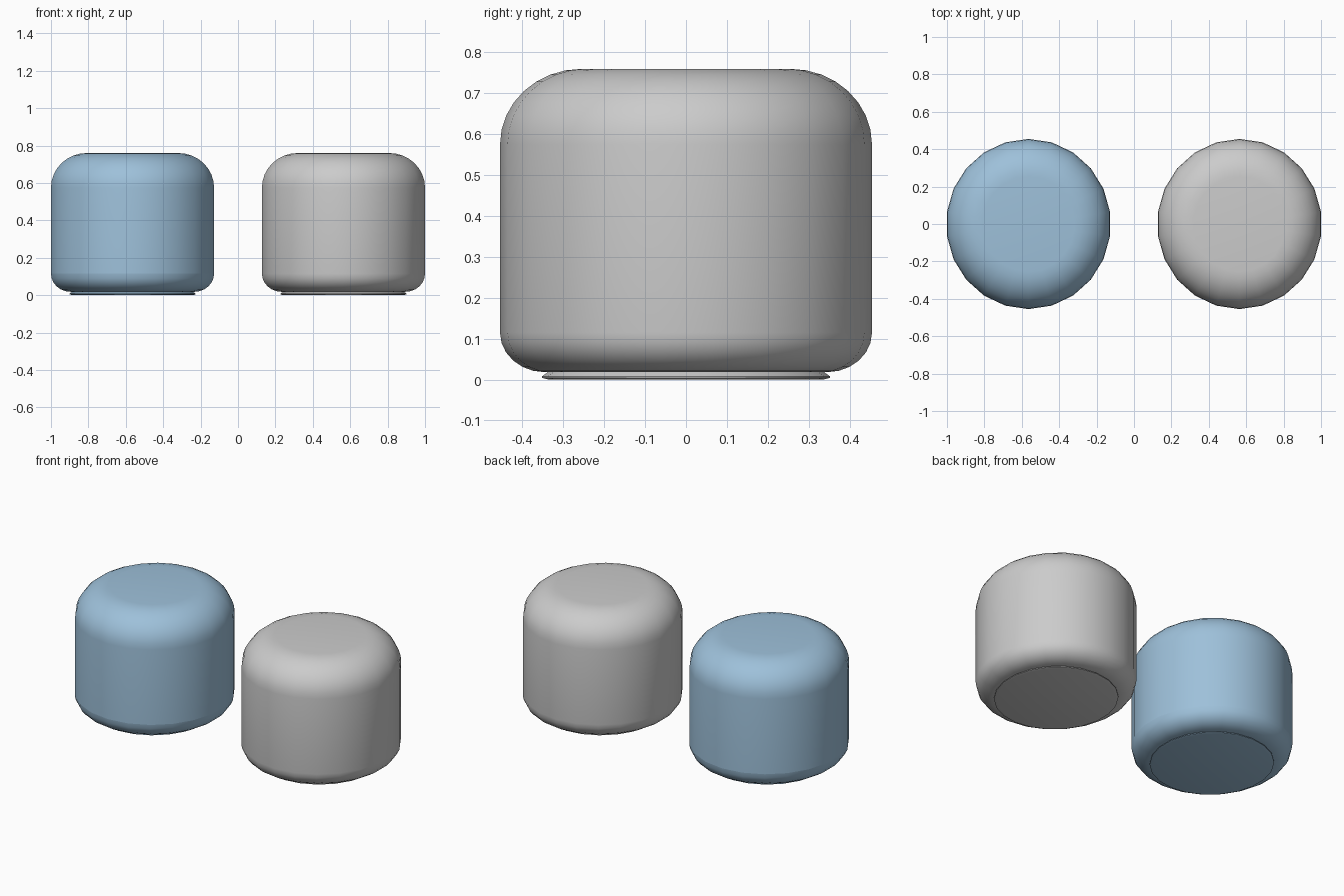
import bpy, bmesh, math

if "Cube" in bpy.data.objects:
    bpy.data.objects.remove(bpy.data.objects["Cube"])

SIDES = 22
RX, RY = 0.4405, 0.455   # slightly oval plan


def arc(cr, cz, ar, az, a0, a1, n):
    """Points (radius, height) along an elliptical corner."""
    pts = []
    for i in range(n + 1):
        a = math.radians(a0 + (a1 - a0) * i / n)
        pts.append((cr + ar * math.cos(a), cz + az * math.sin(a)))
    return pts


def lathe(name, profile, x, mat=None, cap_start=False, cap_end=False):
    """Revolve a profile around an oval and optionally cap its ends."""
    bm = bmesh.new()
    rings = []
    for r, z in profile:
        rings.append([bm.verts.new((r * RX / RY * math.cos(a), r * math.sin(a), z))
                      for a in (math.pi / 2 + 2 * math.pi * k / SIDES for k in range(SIDES))])
    for lo, hi in zip(rings, rings[1:]):
        for k in range(SIDES):
            j = (k + 1) % SIDES
            bm.faces.new((lo[k], lo[j], hi[j], hi[k]))
    if cap_start:
        bm.faces.new(rings[0][::-1])
    if cap_end:
        bm.faces.new(rings[-1])
    mesh = bpy.data.meshes.new(name)
    bm.to_mesh(mesh)
    bm.free()
    obj = bpy.data.objects.new(name, mesh)
    obj.location.x = x
    bpy.context.collection.objects.link(obj)
    if mat:
        mesh.materials.append(mat)
    bpy.ops.object.select_all(action='DESELECT')
    obj.select_set(True)
    bpy.context.view_layer.objects.active = obj
    bpy.ops.object.shade_smooth_by_angle(angle=math.radians(35))
    return obj


blue = bpy.data.materials.new("blue_fabric")
blue.diffuse_color = (0.34, 0.53, 0.70, 1)
blue.use_nodes = True
blue.node_tree.nodes["Principled BSDF"].inputs["Base Color"].default_value = blue.diffuse_color

lower = arc(0.345, 0.115, 0.11, 0.097, -90, 0, 6)      # rounded bottom edge
upper = arc(0.255, 0.575, 0.20, 0.185, 0, 90, 8)       # rounded seat edge
foot = [(0.335, 0.0), (0.352, 0.004), (0.352, 0.008), (0.338, 0.018)]

# Blue pouf: seat and bottom band meet at a seam
lathe("blue_pouf_seat", [lower[-1]] + upper, -0.564, blue, cap_end=True)
lathe("blue_pouf_bottom_band", lower, -0.564, blue, cap_start=True)
lathe("blue_pouf_foot", foot, -0.564, blue, cap_start=True, cap_end=True)

# Grey pouf: one continuous body
lathe("grey_pouf_body", lower + upper, 0.564, cap_start=True, cap_end=True)
lathe("grey_pouf_foot", foot, 0.564, cap_start=True, cap_end=True)
